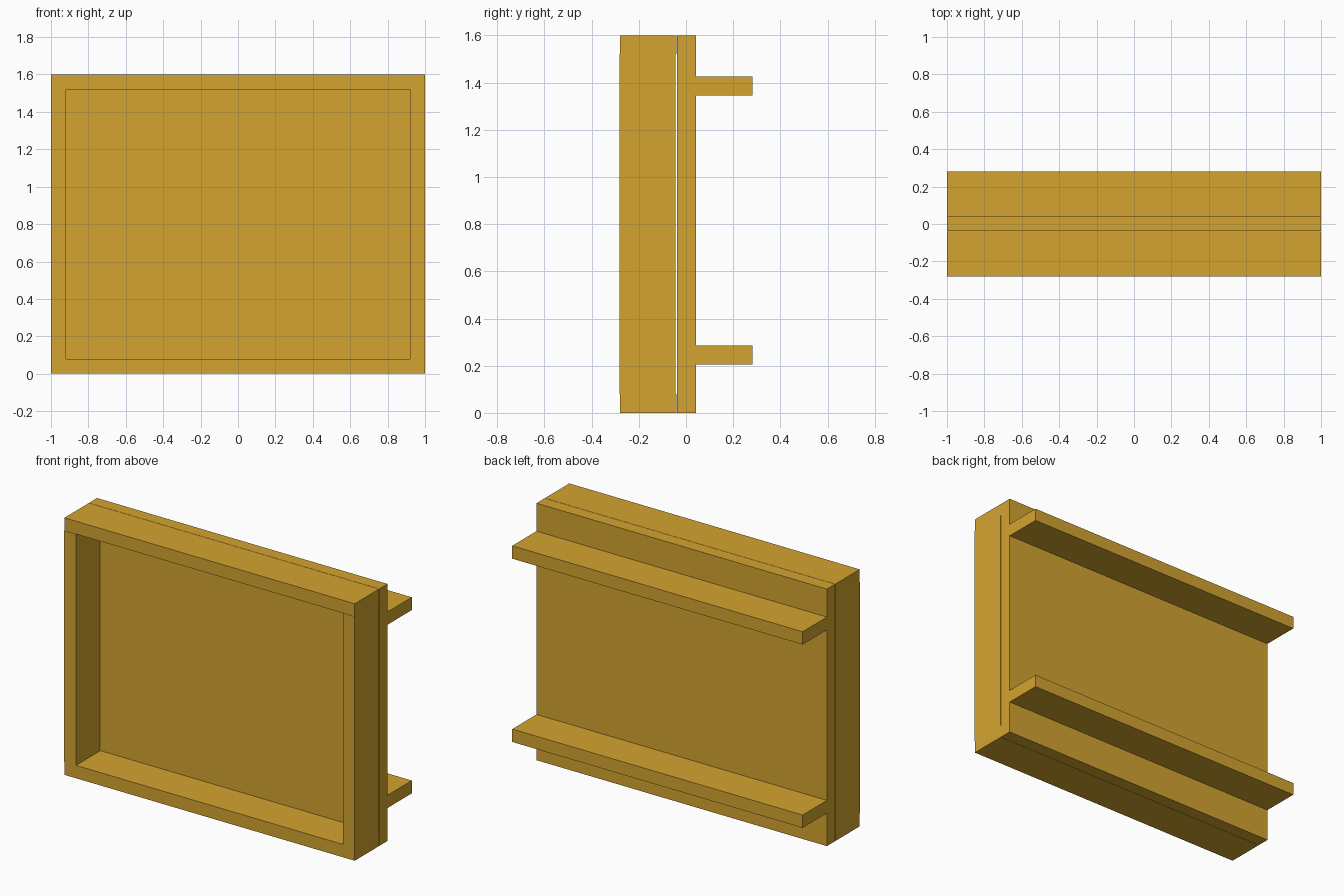
import bpy, bmesh

if "Cube" in bpy.data.objects:
    bpy.data.objects.remove(bpy.data.objects["Cube"])

mat = bpy.data.materials.new("golden_wood")
mat.diffuse_color = (0.65, 0.37, 0.03, 1)
mat.use_nodes = True
mat.node_tree.nodes["Principled BSDF"].inputs["Base Color"].default_value = mat.diffuse_color


def board(name, x, y, z):
    """Flat-faced box from (min, max) ranges on each axis."""
    bm = bmesh.new()
    bmesh.ops.create_cube(bm, size=1)
    for v in bm.verts:
        v.co = [r[0] if c < 0 else r[1] for c, r in zip(v.co, (x, y, z))]
    mesh = bpy.data.meshes.new(name)
    bm.to_mesh(mesh)
    bm.free()
    mesh.materials.append(mat)
    obj = bpy.data.objects.new(name, mesh)
    bpy.context.collection.objects.link(obj)
    return obj


W, H, T = 1.0, 1.6, 0.08

# Back panel
board("back_panel", (-W, W), (-0.038, 0.042), (0, H))

# Front frame, standing a hair off the panel
frame_y = (-0.280, -0.040)
board("frame_bottom", (-W, W), frame_y, (0, T))
board("frame_top", (-W, W), frame_y, (H - T, H))
side_y = (-0.282, -0.044)
board("frame_left", (-W, -W + T), side_y, (T, H - T))
board("frame_right", (W - T, W), side_y, (T, H - T))

# Rear ledges
for name, z in (("lower_ledge", 0.205), ("upper_ledge", 1.346)):
    board(name, (-W, W), (0.042, 0.281), (z, z + T))
